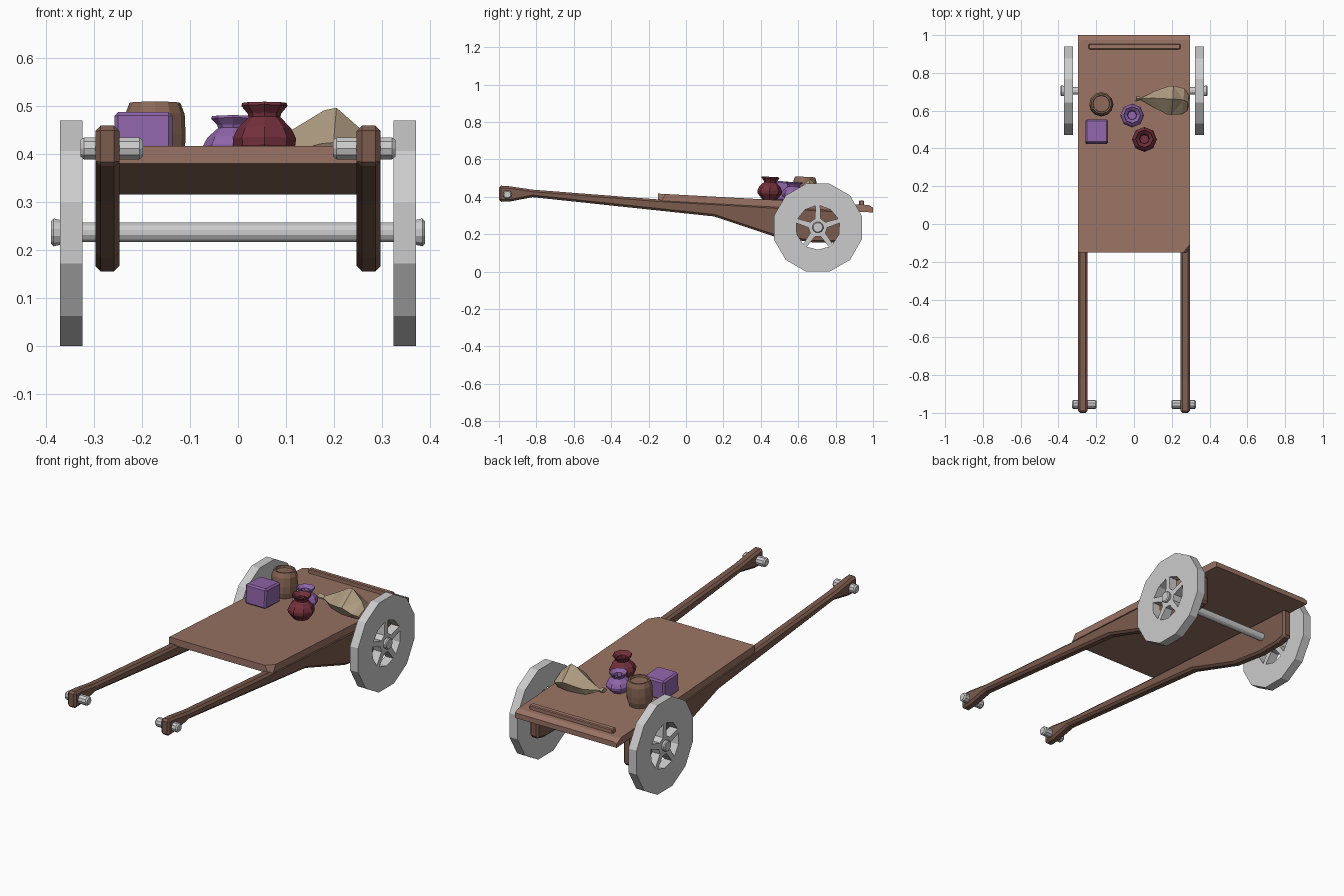
import bpy, bmesh
from math import sin, cos, pi, radians
from mathutils import Vector, Matrix

if "Cube" in bpy.data.objects:
    bpy.data.objects.remove(bpy.data.objects["Cube"])


def mat(name, rgb):
    m = bpy.data.materials.new(name)
    m.diffuse_color = (*rgb, 1)
    m.use_nodes = True
    m.node_tree.nodes["Principled BSDF"].inputs["Base Color"].default_value = m.diffuse_color
    return m


PLANK = mat("plank_wood", (0.32, 0.17, 0.125))
BEAM = mat("beam_wood", (0.20, 0.105, 0.075))
BARREL = mat("barrel_wood", (0.26, 0.14, 0.095))
PURPLE = mat("purple", (0.28, 0.13, 0.40))
RED = mat("red", (0.17, 0.03, 0.045))
SACK = mat("sackcloth", (0.43, 0.33, 0.22))


def finish(bm, name, material=None, bevel=0):
    bmesh.ops.recalc_face_normals(bm, faces=bm.faces[:])
    me = bpy.data.meshes.new(name)
    bm.to_mesh(me)
    bm.free()
    ob = bpy.data.objects.new(name, me)
    bpy.context.collection.objects.link(ob)
    if material:
        me.materials.append(material)
    if bevel:
        b = ob.modifiers.new("bevel", 'BEVEL')
        b.width, b.segments = bevel, 1
        b.limit_method, b.angle_limit = 'ANGLE', radians(40)
    return ob


def loft(rings):
    """Skin a list of equal-length point rings and cap both ends."""
    bm = bmesh.new()
    vs = [[bm.verts.new(p) for p in r] for r in rings]
    n = len(rings[0])
    for a, b in zip(vs, vs[1:]):
        for i in range(n):
            j = (i + 1) % n
            bm.faces.new((a[i], a[j], b[j], b[i]))
    bm.faces.new(vs[0])
    bm.faces.new(vs[-1])
    return bm


def lathe(profile, n, start=0.0):
    return loft([[(r * cos(start + 2 * pi * i / n), r * sin(start + 2 * pi * i / n), z)
                  for i in range(n)] for r, z in profile])


def side_extrude(profile, x0, x1):
    return loft([[(x, y, z) for y, z in profile] for x in (x0, x1)])


def rod(name, profile, loc, n=10):
    """Lathed bar lying along x."""
    ob = finish(lathe(profile, n, pi / n), name)
    ob.matrix_world = Matrix.Translation(loc) @ Matrix.Rotation(pi / 2, 4, 'Y')
    return ob


SLOPE = 0.054


def bed_z(y):
    return 0.417 - SLOPE * (y + 0.15)


def on_bed(ob, x, y, turn=0):
    ob.matrix_world = (Matrix.Translation((x, y, bed_z(y) - 0.002))
                       @ Matrix.Rotation(-SLOPE, 4, 'X') @ Matrix.Rotation(turn, 4, 'Z'))


# Sloping bed with chipped corners
bm = side_extrude([(-0.15, 0.417), (0.975, bed_z(0.975)), (1.0, 0.343),
                   (1.0, 0.316), (-0.15, 0.38)], -0.296, 0.296)
for corner, normal in (((0.262, -0.15, 0.417), (0.7, -0.55, 0.35)),
                       ((-0.296, 0.96, bed_z(0.96)), (-0.3, 0.45, 0.85))):
    bmesh.ops.bisect_plane(bm, geom=bm.verts[:] + bm.edges[:] + bm.faces[:],
                           plane_co=corner, plane_no=Vector(normal).normalized(),
                           clear_outer=True)
    bmesh.ops.holes_fill(bm, edges=[e for e in bm.edges if e.is_boundary])
finish(bm, "bed", PLANK)

# Raised tail bar on the bed
finish(side_extrude([(0.925, 0.35), (0.925, 0.381), (0.953, 0.379), (0.953, 0.35)],
                    -0.24, 0.246), "tail_bar", PLANK, 0.004)

# Shafts, handle pegs and wheels on each side
shaft = [(-1.0, 0.46), (-0.95, 0.457), (-0.82, 0.438), (-0.15, 0.386), (0.88, 0.326),
         (0.88, 0.17), (0.82, 0.156), (0.68, 0.156), (0.48, 0.185), (0.15, 0.295),
         (-0.82, 0.398), (-0.94, 0.375), (-1.0, 0.373)]
WY, WZ = 0.705, 0.235


def wheel(name, x):
    cu = bpy.data.curves.new(name, 'CURVE')
    cu.dimensions, cu.fill_mode, cu.extrude = '2D', 'BOTH', 0.0235

    def loop(pts):
        s = cu.splines.new('POLY')
        s.points.add(len(pts) - 1)
        for p, (u, v) in zip(s.points, pts):
            p.co = (u, v, 0, 1)
        s.use_cyclic_u = True

    def polar(r, a):
        return r * cos(radians(a)), r * sin(radians(a))

    loop([polar(WZ / cos(pi / 12), 15 + 30 * i) for i in range(12)])
    # five wedge openings between the spokes
    for k in range(5):
        a = 270 + 72 * k
        loop([polar(0.05, a - 18), polar(0.118, a - 30), polar(0.118, a),
              polar(0.118, a + 30), polar(0.05, a + 18)])
    tmp = bpy.data.objects.new("wheel_outline", cu)
    bpy.context.collection.objects.link(tmp)
    bpy.context.view_layer.update()
    me = bpy.data.meshes.new_from_object(
        tmp.evaluated_get(bpy.context.evaluated_depsgraph_get()))
    bpy.data.objects.remove(tmp)
    bm = bmesh.new()
    bm.from_mesh(me)
    bmesh.ops.remove_doubles(bm, verts=bm.verts[:], dist=1e-5)
    # curve plane (u, v) becomes (y, z)
    bmesh.ops.transform(bm, verts=bm.verts[:], matrix=Matrix(
        ((0, 0, 1, x), (1, 0, 0, WY), (0, 1, 0, WZ), (0, 0, 0, 1))))
    for f in bm.faces:
        f.smooth = False
    finish(bm, name)


for s, side in ((-1, "left"), (1, "right")):
    finish(side_extrude(shaft, s * 0.247, s * 0.297), side + "_shaft", BEAM, 0.011)
    rod(side + "_handle_peg", [(0.018, -0.065), (0.024, -0.058), (0.024, 0.058),
                               (0.018, 0.065)], (s * 0.263, -0.955, 0.412))
    wheel(side + "_wheel", s * 0.347)

# Axle with flared end caps
half = [(0.025, 0.389), (0.030, 0.384), (0.027, 0.371), (0.021, 0.369)]
rod("axle", [(r, -z) for r, z in half] + half[::-1], (0, WY, 0.237), 12)

# Crate
bm = bmesh.new()
bmesh.ops.create_cube(bm, size=1)
bmesh.ops.transform(bm, verts=bm.verts[:], matrix=Matrix.Translation((0, 0, 0.052))
                    @ Matrix.Diagonal((0.121, 0.125, 0.104, 1)))
on_bed(finish(bm, "crate", PURPLE, 0.008), -0.197, 0.485)

# Barrel with recessed lid
on_bed(finish(lathe([(0.053, 0), (0.062, 0.03), (0.064, 0.065), (0.062, 0.11), (0.053, 0.134),
                     (0.045, 0.134), (0.043, 0.124)], 12), "barrel", BARREL), -0.173, 0.63)

# Vases with hollow necks
vase = [(0.55, 0), (0.97, 0.27), (1.0, 0.40), (0.85, 0.57), (0.5, 0.76), (0.53, 0.82),
        (0.73, 0.95), (0.70, 1.0), (0.40, 0.85), (0.36, 0.6)]
for name, m, r, h, x, y in (("red_vase", RED, 0.066, 0.124, 0.055, 0.445),
                            ("purple_vase", PURPLE, 0.063, 0.103, -0.01, 0.572)):
    on_bed(finish(lathe([(a * r, b * h) for a, b in vase], 8), name, m), x, y)

# Faceted sack lying down with a tied neck: x, centre y, half width, height
rings = []
for x, y, w, h in ((0.012, 0.662, 0.014, 0.052), (0.042, 0.664, 0.007, 0.042),
                   (0.105, 0.662, 0.042, 0.075), (0.18, 0.655, 0.075, 0.120),
                   (0.205, 0.655, 0.077, 0.125), (0.262, 0.650, 0.068, 0.075),
                   (0.287, 0.640, 0.040, 0.045)):
    low = 0.024 if x < 0.05 else 0.0
    mid = low + (h - low) * 0.42
    z = bed_z(y) - 0.002
    rings.append([(x, y - w * 0.65, z + low), (x - 0.006, y - w, z + mid),
                  (x, y + w * 0.1, z + h), (x + 0.004, y + w, z + mid),
                  (x, y + w * 0.65, z + low)])
bm = loft(rings)
bmesh.ops.triangulate(bm, faces=bm.faces[:])
finish(bm, "sack", SACK)
